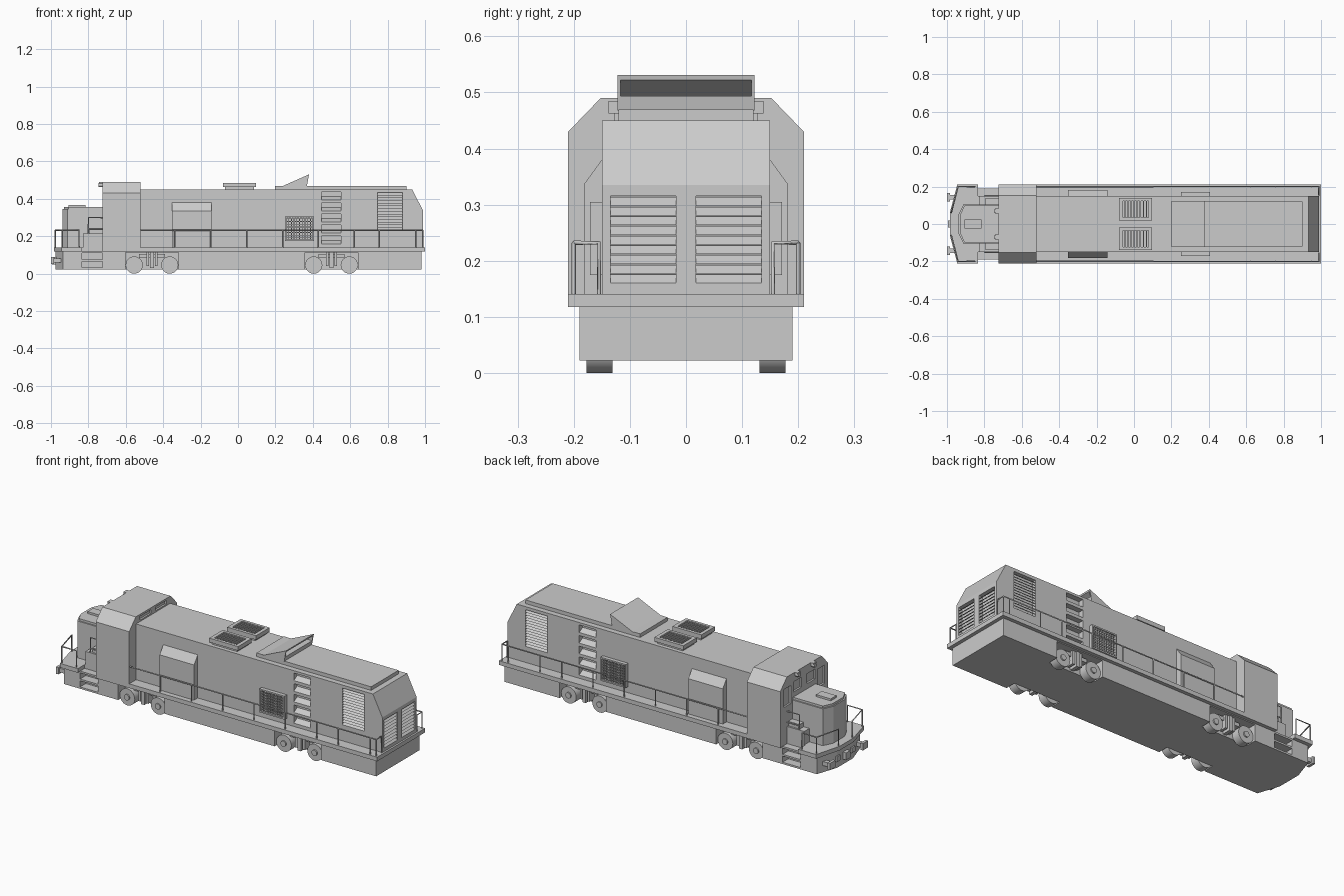
import bpy, bmesh, math
from mathutils import Matrix

if "Cube" in bpy.data.objects:
    bpy.data.objects.remove(bpy.data.objects["Cube"])

PLACE = {'x': lambda p, e: (e, p[0], p[1]),
         'y': lambda p, e: (p[0], e, p[1]),
         'z': lambda p, e: (p[0], p[1], e)}


def box(x0, x1, y0, y1, z0, z1):
    return ('z', [(x0, y0), (x1, y0), (x1, y1), (x0, y1)], z0, z1)


def link(name, data):
    ob = bpy.data.objects.new(name, data)
    bpy.context.collection.objects.link(ob)
    return ob


def finish(name, bm):
    bmesh.ops.recalc_face_normals(bm, faces=bm.faces[:])
    me = bpy.data.meshes.new(name)
    bm.to_mesh(me)
    bm.free()
    return link(name, me)


def part(name, prisms, mirror=False):
    """Object made of extruded profiles, optionally repeated at -y."""
    bm = bmesh.new()
    for s in ((1, -1) if mirror else (1,)):
        for axis, pts, a, b in prisms:
            rings = []
            for e in (a, b):
                co = [PLACE[axis](p, e) for p in pts]
                rings.append([bm.verts.new((x, y * s, z)) for x, y, z in co])
            lo, hi = rings
            bm.faces.new(lo)
            bm.faces.new(hi)
            for i in range(len(pts)):
                j = (i + 1) % len(pts)
                bm.faces.new((lo[i], lo[j], hi[j], hi[i]))
    return finish(name, bm)


def cut(ob, prisms, mirror=False):
    tool = part("cutter", prisms, mirror)
    tool.hide_render = True
    mod = ob.modifiers.new("cut", 'BOOLEAN')
    mod.operation, mod.solver, mod.object = 'DIFFERENCE', 'EXACT', tool
    dg = bpy.context.evaluated_depsgraph_get()
    me = bpy.data.meshes.new_from_object(ob.evaluated_get(dg))
    ob.modifiers.clear()
    ob.data = me
    bpy.data.objects.remove(tool)


def pipes(name, paths, r=0.004, mirror=True):
    cu = bpy.data.curves.new(name, 'CURVE')
    cu.dimensions, cu.bevel_depth, cu.bevel_resolution = '3D', r, 0
    cu.use_fill_caps = True
    for s in ((1, -1) if mirror else (1,)):
        for path in paths:
            sp = cu.splines.new('POLY')
            sp.points.add(len(path) - 1)
            for p, (x, y, z) in zip(sp.points, path):
                p.co = (x, y * s, z, 1)
    return link(name, cu)


def cylinders(name, items, axis, seg=24):
    """items: (centre, radius, length)"""
    bm = bmesh.new()
    rot = Matrix.Rotation(math.pi / 2, 4, axis)
    for c, r, d in items:
        bmesh.ops.create_cone(bm, cap_ends=True, segments=seg, radius1=r, radius2=r,
                              depth=d, matrix=Matrix.Translation(c) @ rot)
    ob = finish(name, bm)
    bpy.context.view_layer.objects.active = ob
    ob.select_set(True)
    bpy.ops.object.shade_smooth_by_angle(angle=math.radians(35))
    ob.select_set(False)


# underframe with bogie openings, step wells and front beam slots
skirt = part("underframe", [('z', [(-.975, -.07), (-.935, -.19), (.98, -.19), (.98, .19),
                                   (-.935, .19), (-.975, .07)], .022, .12)])
cut(skirt, [box(x - .142, x + .142, .13, .25, 0, .113) for x in (-.46, .50)]
    + [box(-.835, -.725, .14, .25, z, z + .034) for z in (.032, .076)], True)

# walkway deck, notched for the boarding steps
deck = part("deck", [('z', [(-.985, -.06), (-.945, -.21), (1, -.21), (1, .21),
                            (-.945, .21), (-.985, .06)], .118, .141)])
cut(deck, [box(-.835, -.725, .15, .25, .1, .2)], True)

# wheels and suspension
wheels = []
for s in (1, -1):
    for x in (-.555, -.365, .405, .595):
        wheels += [((x, s * .154, .046), .046, .046), ((x, s * .179, .046), .016, .01)]
cylinders("wheels", wheels, 'X')
susp = []
for x in (-.46, .50):
    susp += [box(x - .01, x + .01, .13, .178, .03, .115),
             box(x - .03, x - .016, .13, .172, .04, .115),
             box(x + .016, x + .03, .13, .172, .04, .115),
             box(x - .07, x + .07, .13, .16, .085, .105)]
part("suspension", susp, True)

# long hood with louvre recesses
hood = part("long_hood", [('y', [(-.6, .13), (.99, .13), (.99, .335), (.932, .45),
                                 (-.6, .45)], -.15, .15)])
slots = [('x', [(.152, z), (.12, z + .018), (.12, z + .043), (.152, z + .043)], .447, .55)
         for z in (.158, .217, .276, .335, .394)]
cut(hood, slots + [box(.745, .88, .128, .2, .23, .433),
                   box(.968, 1.1, .018, .135, .16, .315)], True)

# louvre slats on the sides and rear
h = .203 / 14
part("side_louvres", [('x', [(.15, z), (.131, z + h), (.127, z + h), (.146, z)], .745, .88)
                      for z in [.23 + i * h for i in range(14)]], True)
h = .155 / 9
part("rear_louvres", [('y', [(.99, z), (.972, z + h * .9), (.967, z + h * .9), (.985, z)],
                       .018, .135) for z in [.16 + i * h for i in range(9)]], True)

# side equipment box with sloped top
part("side_box", [('x', [(.14, .14), (.182, .14), (.182, .336), (.15, .38), (.14, .38)],
                   -.353, -.142)], True)

# side grille: frame and bars
x0, x1, z0, z1 = .25, .405, .175, .305
part("side_grille",
     [box(x0, x0 + .008, .145, .171, z0, z1), box(x1 - .008, x1, .145, .171, z0, z1),
      box(x0 + .008, x1 - .008, .145, .171, z0, z0 + .008),
      box(x0 + .008, x1 - .008, .145, .171, z1 - .008, z1)]
     + [box(x0 + .019 + i * .0145, x0 + .023 + i * .0145, .148, .167, z0 + .008, z1 - .008)
        for i in range(9)]
     + [box(x0 + .008, x1 - .008, .148, .164, z0 + i * .0145, z0 + i * .0145 + .004)
        for i in range(1, 9)], True)

# roof radiator panel and air scoop
part("roof_panel", [box(.197, .9, -.12, .12, .445, .47)])
scoop = part("roof_scoop", [('y', [(.238, .468), (.368, .468), (.38, .531)], -.122, .122)])
cut(scoop, [('y', [(.315, .494), (.42, .494), (.42, .541)], -.117, .117)])

# roof vents
part("vent_bases", [box(-.07, .085, .03, .128, .445, .466)], True)
vent = part("vent_caps", [box(-.08, .097, .02, .138, .462, .485)], True)
cut(vent, [box(-.06, .077, .036, .122, .472, .6)], True)
part("vent_slats", [box(-.052 + i * .0165, -.046 + i * .0165, .036, .122, .47, .483)
                    for i in range(8)], True)

# cab with front and rear windows
cab = part("cab", [('x', [(-.21, .12), (.21, .12), (.21, .43), (.152, .49),
                          (-.152, .49), (-.21, .43)], -.725, -.52)])
cut(cab, [box(-.8, -.715, .025, .095, .385, .44),
          box(-.8, -.715, .118, .178, .33, .43),
          box(-.53, -.4, .02, .115, .458, .479)], True)
cylinders("cab_headlights", [((-.732, s * .07, z), .011, .026)
                             for s in (1, -1) for z in (.474,)], 'Y', 12)
part("headlight_hoods", [box(-.742, -.72, .056, .084, .482, .49)], True)

# short nose with faceted front and top lamp
part("nose", [('z', [(-.725, -.105), (-.912, -.105), (-.938, -.05), (-.938, .05),
                     (-.912, .105), (-.725, .105)], .14, .345),
              ('z', [(-.725, -.098), (-.907, -.098), (-.931, -.046), (-.931, .046),
                     (-.907, .098), (-.725, .098)], .345, .357)])
part("nose_lamp", [box(-.905, -.815, -.025, .025, .355, .368)])

# lockers and grab rails beside the nose
part("nose_lockers", [box(-.83, -.72, .095, .15, .14, .215),
                      box(-.795, -.72, .095, .14, .215, .24)], True)
pipes("grab_rails", [[(-.72, .15, .30), (-.80, .15, .30), (-.80, .15, .215)],
                     [(-.80, .15, .24), (-.72, .15, .24)]])

# walkway railings, including the wrap round both ends
side = [[(-.52, .2, .232), (.988, .2, .232), (.988, .155, .232), (.988, .155, .14)]]
side += [[(x, .2, .14), (x, .2, .232)] for x in
         (-.337, -.145, .047, .238, .43, .622, .755, .95, .988)]
pipes("side_railings", side)
front = [[(-.85, .2, .14), (-.85, .2, .232), (-.94, .2, .232), (-.977, .06, .232),
          (-.977, .06, .14)], [(-.94, .2, .14), (-.94, .2, .232)]]
pipes("front_railings", front)

# buffers, coupler and front lamps
part("buffer_stems", [box(-.985, -.93, .13, .155, .06, .082)], True)
part("buffer_plates", [box(-1, -.985, .12, .166, .052, .09)], True)
part("coupler", [box(-.995, -.96, -.018, .018, .05, .09)])
part("front_lamps", [box(-.982, -.95, .05, .08, .06, .088)], True)
